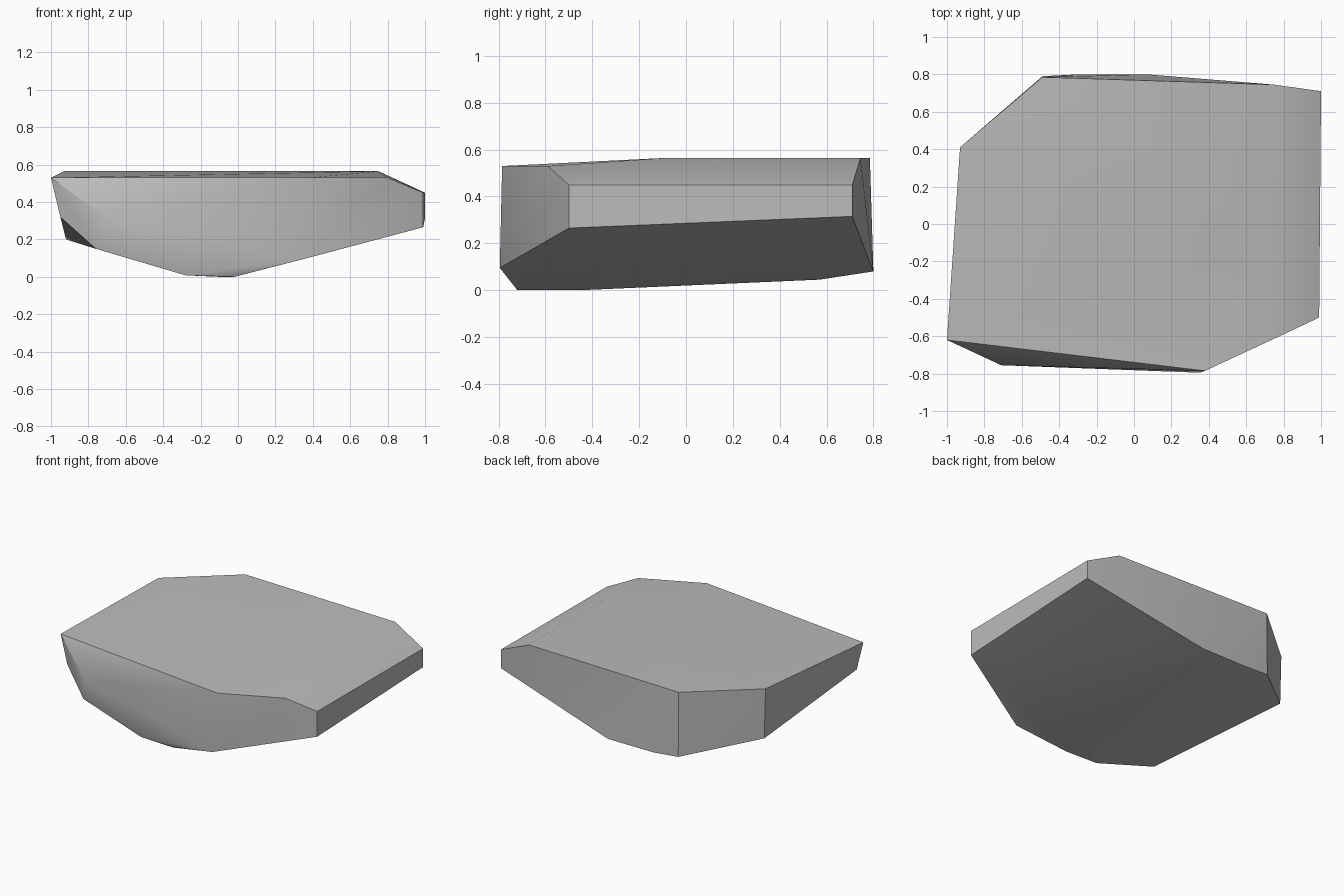
import bpy, bmesh, math

cube = bpy.data.objects.get("Cube")
if cube:
    bpy.data.objects.remove(cube, do_unlink=True)

# Stone colour
stone = bpy.data.materials.new("stone_grey")
grey = (0.5, 0.5, 0.5, 1)
stone.diffuse_color = grey
stone.use_nodes = True
stone.node_tree.nodes["Principled BSDF"].inputs["Base Color"].default_value = grey

# Corners of the boulder, ring by ring
top_front = [(-1, -.62, .53), (.38, -.785, .53), (.8, -.59, .53)]
top_flat = [(.75, -.08, .565), (.75, .745, .565), (-.49, .785, .565), (-.93, .41, .565)]
right_end = [(.99, -.5, .45), (1, .71, .45), (1, .71, .315), (.99, -.5, .265)]
front_wall = [(-.71, -.755, .32), (.35, -.795, .095)]
left_wall = [(-.95, -.615, .32), (-.76, -.7, .15), (-.92, .41, .2)]
back_wall = [(-.49, .79, .095), (-.3, .8, .08), (.07, .8, .08)]
underside = [(-.28, -.72, .008), (-.02, -.72, 0), (-.1, -.45, 0), (-.1, .57, .045)]

# Boulder as the hull of its corners
bm = bmesh.new()
for ring in (top_front, top_flat, right_end, front_wall, left_wall, back_wall, underside):
    for corner in ring:
        bm.verts.new(corner)
hull = bmesh.ops.convex_hull(bm, input=bm.verts)
loose = [v for v in bm.verts if not v.link_faces]
bmesh.ops.delete(bm, geom=loose, context='VERTS')
bmesh.ops.dissolve_limit(bm, angle_limit=math.radians(1), verts=bm.verts, edges=bm.edges)
bmesh.ops.recalc_face_normals(bm, faces=bm.faces)

mesh = bpy.data.meshes.new("boulder")
bm.to_mesh(mesh)
bm.free()
mesh.materials.append(stone)
boulder = bpy.data.objects.new("boulder", mesh)
bpy.context.collection.objects.link(boulder)

# Soft shading across shallow edges, crisp on the steep ones
bpy.ops.object.select_all(action='DESELECT')
boulder.select_set(True)
bpy.context.view_layer.objects.active = boulder
bpy.ops.object.shade_smooth_by_angle(angle=math.radians(30))
